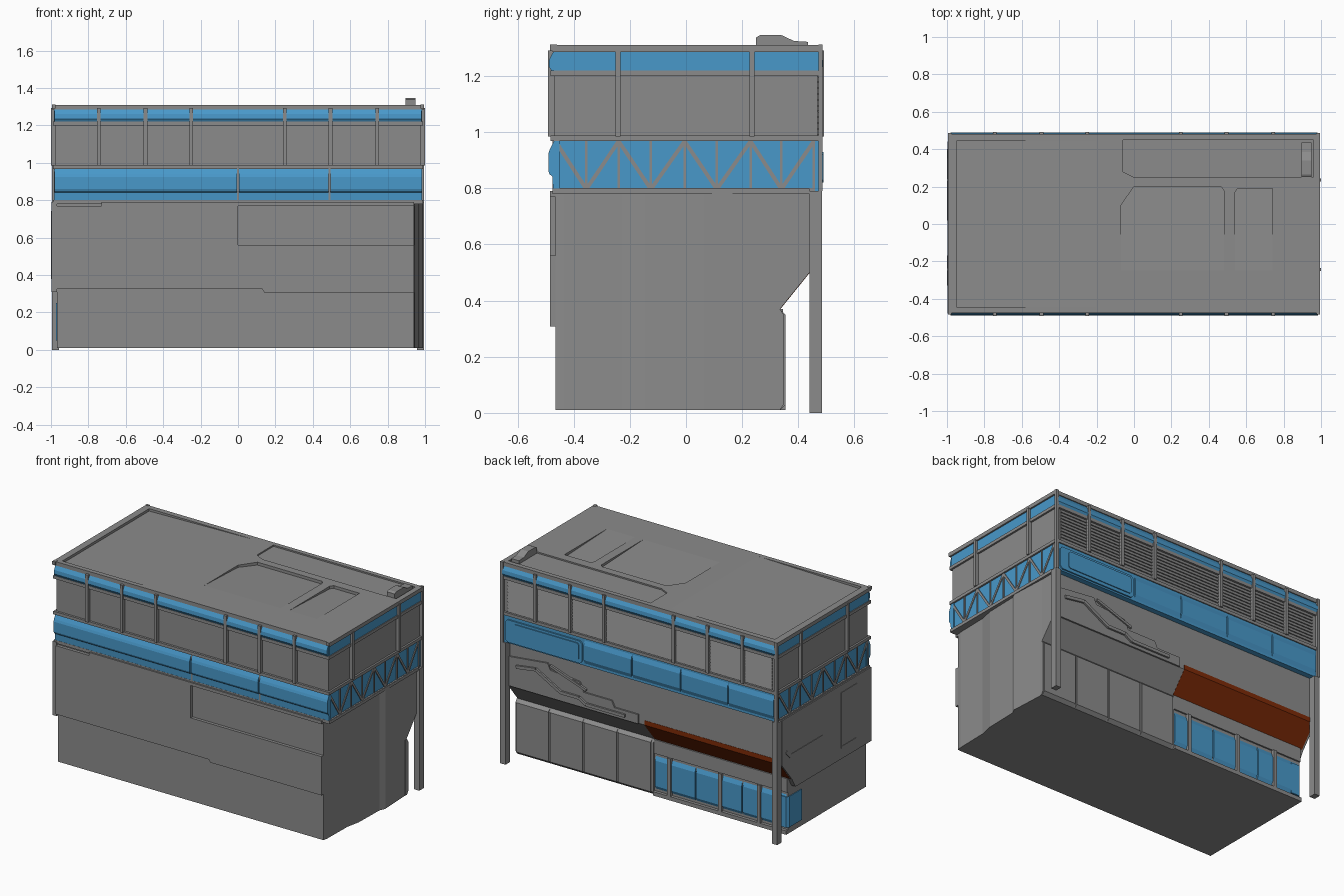
import bpy
import bmesh
from mathutils import Vector

if "Cube" in bpy.data.objects:
    bpy.data.objects.remove(bpy.data.objects["Cube"], do_unlink=True)


def material(name, rgb):
    m = bpy.data.materials.new(name)
    m.use_nodes = True
    color = (*rgb, 1)
    m.diffuse_color = color
    m.node_tree.nodes["Principled BSDF"].inputs["Base Color"].default_value = color
    return m


GRAY = material("panel gray", (0.26, 0.26, 0.26))
BLUE = material("glass blue", (0.065, 0.315, 0.59))
RUST = material("rust brown", (0.21, 0.023, 0.002))
PLACE = {"x": lambda p, t: (t, *p), "y": lambda p, t: (p[0], t, p[1]), "z": lambda p, t: (*p, t)}


def prism(name, pts, axis, a, b, mat=GRAY):
    """Extrude a flat outline along an axis from a to b."""
    bm = bmesh.new()
    ends = [[bm.verts.new(PLACE[axis](p, t)) for p in pts] for t in (a, b)]
    for ring in ends:
        bm.faces.new(ring)
    n = len(pts)
    for i in range(n):
        j = (i + 1) % n
        bm.faces.new((ends[0][i], ends[0][j], ends[1][j], ends[1][i]))
    bmesh.ops.recalc_face_normals(bm, faces=bm.faces)
    mesh = bpy.data.meshes.new(name)
    bm.to_mesh(mesh)
    bm.free()
    mesh.materials.append(mat)
    ob = bpy.data.objects.new(name, mesh)
    bpy.context.collection.objects.link(ob)
    return ob


def box(name, x0, x1, y0, y1, z0, z1, mat=GRAY):
    return prism(name, [(x0, y0), (x1, y0), (x1, y1), (x0, y1)], "z", z0, z1, mat)


def bar(name, p, q, width, axis, a, b):
    """Straight strip between two points of a wall."""
    p, q = Vector(p), Vector(q)
    d = (q - p).normalized() * width / 2
    s = Vector((-d.y, d.x))
    return prism(name, [p + s, q + s, q - s, p - s], axis, a, b)


def flip(pts):
    return [(-u, v) for u, v in pts]


# Main lower body
prism("lower_body", [(-.465, .01), (-.465, .79), (.44, .79), (.44, .5), (.335, .37),
                     (.335, .01)], "x", -.968, .94)
prism("left_overhang", [(-.478, .31), (-.478, .79), (.44, .79), (.44, .5), (.335, .37),
                        (.3, .31)], "x", -.997, -.968)
box("body_ledge", -.99, .99, -.475, .44, .78, .8)

# Front overhang with an open recess at one end
prism("front_overhang", [(-.97, .325), (.13, .325), (.14, .308), (.94, .308), (.94, .56),
                         (0, .56), (0, .77), (.94, .77), (.94, .79), (-.73, .79),
                         (-.73, .77), (-.97, .77)], "y", -.485, -.46)

# Folded cladding on the +x side
prism("side_cladding", [(.9, -.465), (.94, -.465), (.945, -.435), (.949, -.23), (.967, -.145),
                        (.972, .065), (.988, .1), (.976, .335), (.9, .335)], "z", .01, .78)
prism("side_cladding_rear", [(.335, .37), (.335, .78), (.44, .78), (.44, .5)], "x", .94, .976)

# Frame and seams on the -x wall
for y in (-.33, -.18):
    box("hatch_post", -1, -.99, y, y + .012, .38, .74)
for z in (.38, .73):
    box("hatch_rail", -1, -.99, -.33, -.168, z, z + .012)
prism("left_wall_plate", [(.4, .56), (.36, .52), (.02, .52), (.02, .54), (.35, .54),
                          (.39, .58)], "x", -1, -.99)

# Storage lockers along the back
LOCKER = [(.32, .01), (.335, .01), (.355, .03), (.355, .35), (.335, .37), (.32, .37)]
for i in range(4):
    x = i * .245
    prism("back_locker", LOCKER, "x", x + .006, x + .239)
prism("locker_end", [(.32, .01), (.335, .01), (.348, .03), (.348, .35), (.335, .37),
                     (.32, .37)], "x", -.01, .98)

# Rust soffit, lintel and window bay on the back
prism("rust_soffit", [(.33, .371), (.3365, .37), (.4415, .5), (.4415, .53), (.43, .53)],
      "x", -.985, -.01, RUST)
box("bay_lintel", -.968, -.01, .32, .345, .28, .37)
box("bay_sill", -.968, -.01, .32, .355, .01, .035)
PANE = [(.3, .04), (.33, .04), (.345, .07), (.345, .235), (.33, .275), (.3, .275)]
SPLITS = [-.962, -.77, -.645, -.49, -.31, -.125, -.015]
for a, b in zip(SPLITS, SPLITS[1:]):
    prism("bay_window", PANE, "x", a + .004, b - .004, BLUE)
prism("bay_corner_window", [(-.9, .2), (-.973, .2), (-.973, .33), (-.96, .345), (-.9, .345)],
      "z", .05, .25, BLUE)
for x in (-.125, -.49, -.77):
    box("bay_post", x - .012, x + .012, .33, .355, .035, .28)

# Stepped plate and pipes on the back wall
prism("back_stepped_plate", [(.96, .5), (.96, .69), (.68, .72), (.66, .68), (.45, .66),
                             (.42, .6), (.22, .6), (.2, .56), (.03, .56), (.03, .5)],
      "y", .435, .45)
PIPE = [(.9, .64), (.76, .66), (.58, .56), (.45, .56), (.4, .53), (.12, .53)]
for p, q in zip(PIPE, PIPE[1:]):
    bar("back_pipe", p, q, .02, "y", .445, .462)
bar("back_brace", (.66, .71), (.4, .62), .016, "y", .445, .458)

# Corner columns: stout legs below, slim posts above
for s in (-1, 1):
    x0, x1 = sorted((s * .957, s * .995))
    box("corner_leg", x0, x1, .44, .485, 0, .79)
    x0, x1 = sorted((s * .975, s * .995))
    box("corner_post", x0, x1, .472, .487, .79, 1.312)
    box("roof_corner_cap", x0, x1, -.485, -.46, 1.29, 1.312)

# Blue middle band with bulged front and back panels
box("band_core", -.979, .979, -.465, .475, .79, .975, BLUE)
BULGE = [(-.45, .8), (-.474, .8), (-.476, .842), (-.486, .85), (-.49, .86), (-.49, .925),
         (-.485, .94), (-.471, .968), (-.45, .968)]
for a, b in ((-.982, -.005), (.005, .485), (.495, .985)):
    prism("front_band_panel", BULGE, "x", a, b, BLUE)
for x in (0, .49):
    box("band_divider", x - .005, x + .005, -.475, -.45, .79, .975)
BACK_BULGE = [(.45, .8), (.473, .8), (.485, .83), (.485, .925), (.473, .96), (.45, .96)]
for a, b in ((.05, .4), (-.3, .05), (-.64, -.3), (-.972, -.64)):
    prism("back_band_panel", BACK_BULGE, "x", a + .004, b - .004, BLUE)
prism("back_long_panel", [(.41, .815), (.41, .93), (.425, .945), (.945, .945), (.96, .93),
                          (.96, .815), (.945, .8), (.425, .8)], "y", .45, .484, BLUE)
prism("back_long_pane", [(.43, .83), (.43, .92), (.44, .93), (.89, .93), (.9, .92),
                         (.9, .83), (.89, .82), (.44, .82)], "y", .45, .49, BLUE)

# Side trusses
TOPS = [-.465, -.24, -.005, .23, .455]
LOWS = [-.355, -.125, .11, .34]
for s in (-1, 1):
    a, b = s * .97, s * .984
    for y in TOPS + LOWS:
        bar("truss_post", (y, .795), (y, .97), .009, "x", a, b)
    for i, y in enumerate(LOWS):
        for t in TOPS[i:i + 2]:
            bar("truss_diagonal", (y, .797), (t, .968), .014, "x", a, b)
    bar("truss_sill", (-.47, .795), (.46, .795), .012, "x", a, b)

# Upper storey with rails and blue clerestory strip
box("upper_wall", -.978, .978, -.468, .468, .97, 1.29)
for z, h in ((.968, .02), (1.2, .02)):
    box("upper_rail", -.99, .99, -.482, .482, z, z + h)
STRIP = [(-.45, 1.22), (-.48, 1.22), (-.489, 1.235), (-.487, 1.26), (-.471, 1.29),
         (-.45, 1.29)]
for f in (list, flip):
    prism("clerestory_long", f(STRIP), "x", -.98, .98, BLUE)
for s in (-1, 1):
    x0, x1 = sorted((s * .95, s * .985))
    box("clerestory_side", x0, x1, -.47, .47, 1.22, 1.289, BLUE)

# Ribs around the upper storey
for s in (-1, 1):
    for x in (-.745, -.495, -.25, .25, .495, .745):
        y0, y1 = sorted((s * .46, s * .491))
        box("long_wall_rib", x - .01, x + .01, y0, y1, .985, 1.292)
    for y in (-.243, .235):
        x0, x1 = sorted((s * .96, s))
        box("side_wall_rib", x0, x1, y - .009, y + .009, .985, 1.292)

# Back louvres
for i in range(10):
    z = .992 + i * .0208
    prism("back_louvre", [(.46, z), (.476, z), (.471, z + .019), (.46, z + .019)], "x", -.95, .95)

# Roof slab with shallow sloping recesses
roof = box("roof", -.995, .995, -.475, .48, 1.285, 1.31)
RECESSES = [
    ([(-.95, -.445), (-.2, -.445), (-.2, .445), (-.95, .445)],
     lambda v: 1.294 + (v.x + .95) * .0215),
    ([(-.07, -.25), (.48, -.25), (.48, .18), (.465, .2), (0, .2), (-.07, .1)],
     lambda v: 1.3101 - (v.y + .25) * .042),
    ([(.54, -.25), (.74, -.25), (.74, .19), (.555, .19), (.54, .17)],
     lambda v: 1.3101 - (v.y + .25) * .042),
    ([(-.06, .28), (0, .25), (.96, .25), (.96, .45), (-.06, .45)], lambda v: 1.301),
]
cutters = []
for outline, floor in RECESSES:
    c = prism("roof_cutter", outline, "z", 1.3, 1.34)
    c.hide_render = True
    for v in c.data.vertices:
        if v.co.z < 1.32:
            v.co.z = floor(v.co)
    mod = roof.modifiers.new("recess", "BOOLEAN")
    mod.operation = "DIFFERENCE"
    mod.object = c
    cutters.append(c)
bpy.context.view_layer.update()
cut = bpy.data.meshes.new_from_object(roof.evaluated_get(bpy.context.evaluated_depsgraph_get()))
roof.modifiers.clear()
roof.data = cut
for c in cutters:
    bpy.data.objects.remove(c, do_unlink=True)

# Roof vent
prism("roof_vent", [(.25, 1.295), (.25, 1.338), (.265, 1.346), (.34, 1.346), (.385, 1.325),
                    (.435, 1.322), (.435, 1.295)], "x", .895, .95)
